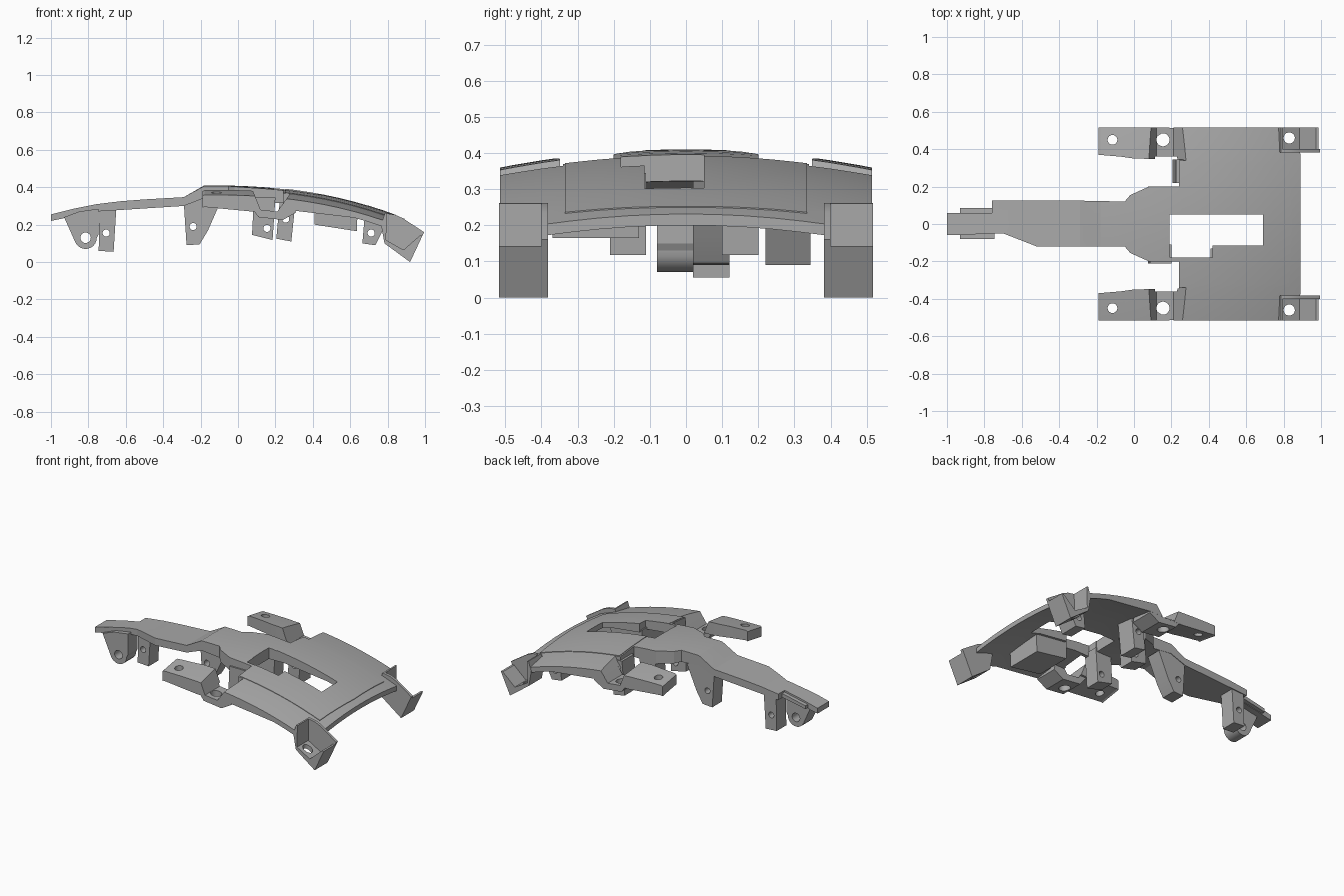
import bpy, bmesh, math
from mathutils import Vector, Matrix

if "Cube" in bpy.data.objects:
    bpy.data.objects.remove(bpy.data.objects["Cube"], do_unlink=True)

grey = bpy.data.materials.new("plain_grey")
grey.use_nodes = True
GREY = (0.4, 0.4, 0.4, 1)
grey.diffuse_color = GREY
next(n for n in grey.node_tree.nodes if n.type == 'BSDF_PRINCIPLED').inputs["Base Color"].default_value = GREY


def lerp(points, x):
    if x <= points[0][0]:
        return points[0][1]
    for (a, za), (b, zb) in zip(points, points[1:]):
        if x <= b:
            return za + (zb - za) * (x - a) / (b - a)
    return points[-1][1]


# Long section of the shell, with a crown across the width
HANDLE = [(-1, .255), (-.88, .285), (-.76, .309), (-.63, .325), (-.5, .335), (-.29, .347), (-.18, .41)]
UNDER = [(-1, .22), (-.76, .27), (-.29, .3), (-.18, .345), (.08, .32), (.3, .325), (.64, .285), (.89, .2)]


def top(x, y):
    z = lerp(HANDLE, x) if x < -.18 else .41 - .152 * (x + .18) ** 2.4
    return z - .19 * y * y * (0 if x < -.25 else 1)


def under(x, y):
    return lerp(UNDER, x) - .19 * y * y * (0 if x < -.25 else 1)


def finish(name, bm):
    bmesh.ops.recalc_face_normals(bm, faces=bm.faces)
    mesh = bpy.data.meshes.new(name)
    bm.to_mesh(mesh)
    bm.free()
    mesh.materials.append(grey)
    ob = bpy.data.objects.new(name, mesh)
    bpy.context.collection.objects.link(ob)
    return ob


def slab(name, outline, upper, lower):
    """Plan outline, sliced into a grid and bent between two surfaces."""
    bm = bmesh.new()
    bm.faces.new([bm.verts.new((x, y, 0)) for x, y in outline])
    cuts = [(Vector((x, 0, 0)), Vector((1, 0, 0))) for x, z in HANDLE[1:]]
    cuts += [(Vector((-.1 + .08 * i, 0, 0)), Vector((1, 0, 0))) for i in range(13)]
    cuts += [(Vector((0, .08 * i, 0)), Vector((0, 1, 0))) for i in range(-6, 7)]
    for co, no in cuts:
        bmesh.ops.bisect_plane(bm, geom=bm.verts[:] + bm.edges[:] + bm.faces[:],
                               dist=1e-5, plane_co=co, plane_no=no)
    ret = bmesh.ops.extrude_face_region(bm, geom=bm.faces[:], use_keep_orig=True)
    raised = {v for v in ret["geom"] if isinstance(v, bmesh.types.BMVert)}
    for v in bm.verts:
        v.co.z = (upper if v in raised else lower)(v.co.x, v.co.y)
    bmesh.ops.triangulate(bm, faces=bm.faces[:])
    return finish(name, bm)


def prism(name, profile, y0, y1):
    """Side profile in x and z, extruded across y."""
    bm = bmesh.new()
    face = bm.faces.new([bm.verts.new((x, y0, z)) for x, z in profile])
    ret = bmesh.ops.extrude_face_region(bm, geom=[face], use_keep_orig=True)
    verts = [v for v in ret["geom"] if isinstance(v, bmesh.types.BMVert)]
    bmesh.ops.translate(bm, verts=verts, vec=(0, y1 - y0, 0))
    return finish(name, bm)


def box(name, x0, x1, y0, y1, z0, z1):
    return prism(name, [(x0, z0), (x1, z0), (x1, z1), (x0, z1)], y0, y1)


def drill(x, y, z, r, axis='Z', depth=.5):
    bm = bmesh.new()
    rot = Matrix.Rotation(math.pi / 2, 4, 'X') if axis == 'Y' else Matrix()
    bmesh.ops.create_cone(bm, cap_ends=True, segments=24, radius1=r, radius2=r,
                          depth=depth, matrix=Matrix.Translation((x, y, z)) @ rot)
    return finish("drill_cutter", bm)


def select(ob):
    bpy.ops.object.select_all(action='DESELECT')
    ob.select_set(True)
    bpy.context.view_layer.objects.active = ob


def cut(ob, *cutters):
    for c in cutters:
        c.hide_render = True
        m = ob.modifiers.new("cut", 'BOOLEAN')
        m.operation, m.solver, m.object = 'DIFFERENCE', 'EXACT', c
        select(ob)
        bpy.ops.object.modifier_apply(modifier=m.name)
        bpy.data.objects.remove(c, do_unlink=True)


def window():
    return [box("window_cutter", .19, .69, -.115, .05, 0, .6),
            box("window_step_cutter", .193, .42, -.18, -.1, 0, .6)]


parts = []

# Main shell: handle, neck, panel and two side arms
arm = [(.24, .2), (.24, .345), (0, .35), (-.07, .36), (-.19, .37), (-.19, .515), (.88, .515), (.89, .36)]
outline = [(-1, -.06), (-.92, -.06), (-.78, -.05), (-.7, -.05), (-.52, -.12), (-.05, -.12),
           (-.02, -.155), (.08, -.2)]
outline += [(x, -y) for x, y in arm] + arm[::-1]
outline += [(.08, .2), (-.02, .155), (-.05, .12), (-.3, .125), (-.76, .125), (-.76, .06), (-1, .06)]
shell = slab("shell", outline, top, under)
cut(shell, *window())
parts.append(shell)

# Slightly raised centre panel
inset = [(.25, -.335), (.83, -.335), (.845, 0), (.83, .335), (.25, .335)]
panel = slab("centre_panel", inset, lambda x, y: top(x, y) + .003, lambda x, y: top(x, y) - .02)
cut(panel, *window())
parts.append(panel)

for side, s in (("left", 1), ("right", -1)):
    def span(a, b):
        return sorted((a * s, b * s))

    # Screw notch and holes in each side arm
    cut(shell,
        prism("notch_cutter", [(.06, .43), (.12, .28), (.21, .27), (.325, .43)], *span(.34, .53)),
        drill(-.115, .45 * s, .35, .026),
        box("foot_clearance", .79, .95, *span(.385, .53), 0, .5))
    seat = prism(side + "_screw_seat",
                 [(.06, .305), (.11, .24), (.24, .225), (.31, .265), (.3, .312), (.24, .312),
                  (.21, .27), (.12, .28), (.1, .325)], *span(.36, .514))
    cut(seat, drill(.155, .45 * s, .25, .035))
    parts.append(seat)

    # Corner foot with a screw pocket open to the outside
    foot = prism(side + "_corner_foot",
                 [(.765, .2), (.783, .1), (.92, 0), (.995, .16), (.88, .235), (.84, .253), (.785, .262)],
                 *span(.382, .517))
    cut(foot,
        prism("pocket_cutter", [(.795, .3), (.792, .118), (.885, .065), (.972, .142), (1.02, .142), (1.02, .3)],
              *span(.4, .53)),
        drill(.83, .46 * s, .1, .03, depth=.2))
    parts.append(foot)

# Rounded hook under the handle tip
arc = [(-.815 + .06 * math.cos(a), .13 + .06 * math.sin(a))
       for a in (math.radians(200 + 16 * i) for i in range(11))]
hook = prism("hook_bracket", [(-.93, .24)] + arc + [(-.745, .15), (-.745, .285), (-.85, .27)], -.08, .02)
cut(hook, drill(-.815, -.03, .13, .028, 'Y'))
parts.append(hook)
parts.append(prism("hook_shoulder", [(-.93, .24), (-.75, .275), (-.75, .3), (-.93, .262)], 0, .085))

# Drilled brackets hanging underneath: profile, y range, hole
window_profile = [(.075, .145), (.185, .118), (.2, .345), (.085, .345)]
brackets = {
    "handle_block": ([(-.745, .06), (-.665, .055), (-.65, .295), (-.74, .295)], .02, .12, (-.705, .155)),
    "neck_bracket": ([(-.29, .32), (-.275, .09), (-.205, .095), (-.16, .17), (-.09, .33), (-.18, .36)],
                     .02, .12, (-.24, .19)),
    "right_window_block": (window_profile, -.21, -.11, (.155, .18)),
    "left_window_block": (window_profile, .1, .2, (.155, .18)),
    "middle_block": ([(.205, .125), (.285, .11), (.31, .345), (.225, .345)], .22, .345, (.255, .23)),
    "front_block": ([(.665, .1), (.735, .09), (.8, .22), (.77, .245), (.68, .28)], .22, .345, (.712, .155)),
}
for name, (profile, y0, y1, (hx, hz)) in brackets.items():
    ob = prism(name, profile, y0, y1)
    cut(ob, drill(hx, (y0 + y1) / 2, hz, .019, 'Y'))
    parts.append(ob)

# Plain rib beneath the panel
parts.append(prism("under_rib", [(.41, .2), (.635, .165), (.64, .28), (.41, .32)], -.37, -.13))

for ob in parts:
    select(ob)
    bpy.ops.object.shade_smooth_by_angle(angle=math.radians(17))
